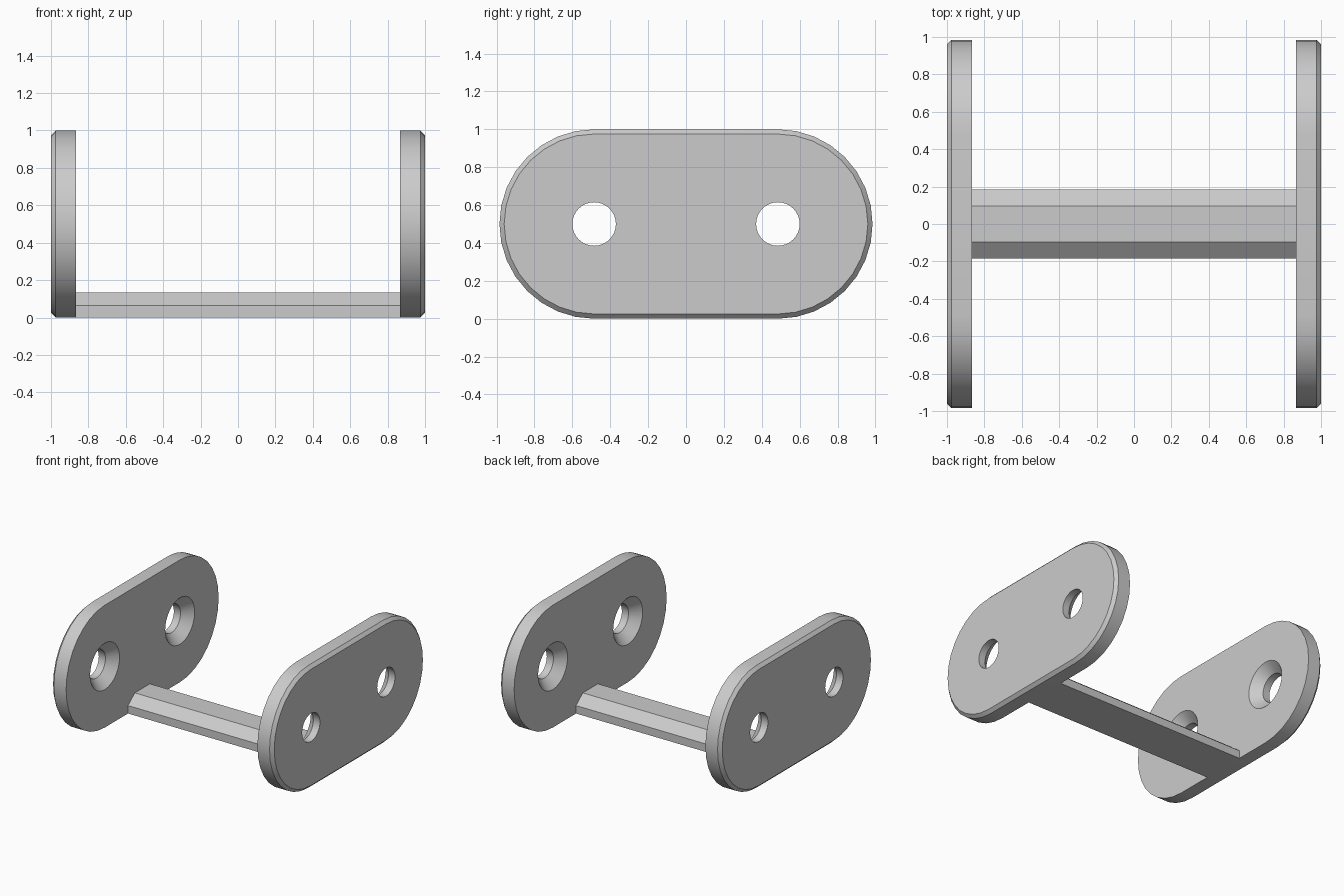
import bpy
import bmesh
from math import cos, sin, pi

if "Cube" in bpy.data.objects:
    bpy.data.objects.remove(bpy.data.objects["Cube"], do_unlink=True)

grey = bpy.data.materials.new("light_grey")
grey.use_nodes = True
COLOUR = (0.6, 0.6, 0.6, 1)
grey.diffuse_color = COLOUR
grey.node_tree.nodes["Principled BSDF"].inputs["Base Color"].default_value = COLOUR

INNER, OUTER = 0.865, 1.0      # plate faces along x
RADIUS, CENTRE = 0.5, 0.485    # rounded plate ends
CHAMFER = 0.025
HOLE, SINK = 0.115, 0.19       # bore and countersink radii


def loft(name, sections):
    """Skin closed (y, z) outlines placed at successive x positions."""
    bm = bmesh.new()
    rings = [[bm.verts.new((x, y, z)) for y, z in outline] for x, outline in sections]
    for a, b in zip(rings, rings[1:]):
        for i in range(len(a)):
            j = (i + 1) % len(a)
            bm.faces.new((a[i], a[j], b[j], b[i]))
    bm.faces.new(rings[0])
    bm.faces.new(rings[-1])
    bmesh.ops.recalc_face_normals(bm, faces=bm.faces)
    mesh = bpy.data.meshes.new(name)
    bm.to_mesh(mesh)
    bm.free()
    mesh.materials.append(grey)
    obj = bpy.data.objects.new(name, mesh)
    bpy.context.collection.objects.link(obj)
    return obj


def stadium(r, steps=16):
    """Outline with two round ends along y."""
    return [(end * (CENTRE + r * sin(pi * i / steps)), RADIUS + end * r * cos(pi * i / steps))
            for end in (1, -1) for i in range(steps + 1)]


def circle(y, r, steps=32):
    return [(y + r * cos(2 * pi * i / steps), RADIUS + r * sin(2 * pi * i / steps))
            for i in range(steps)]


def activate(obj):
    bpy.ops.object.select_all(action="DESELECT")
    obj.select_set(True)
    bpy.context.view_layer.objects.active = obj


def end_plate(name, side):
    plate = loft(name, [(side * INNER, stadium(RADIUS)),
                        (side * (OUTER - CHAMFER), stadium(RADIUS)),
                        (side * OUTER, stadium(RADIUS - CHAMFER))])
    activate(plate)
    # Countersunk screw holes, wide on the inner face
    slope = SINK - HOLE
    margin = 0.02
    for y in (-CENTRE, CENTRE):
        cutter = loft("hole_cutter", [(side * (INNER - margin), circle(y, SINK + margin)),
                                      (side * (INNER + slope), circle(y, HOLE)),
                                      (side * (OUTER + margin), circle(y, HOLE))])
        cutter.hide_render = True
        mod = plate.modifiers.new("screw_hole", "BOOLEAN")
        mod.operation = "DIFFERENCE"
        mod.solver = "EXACT"
        mod.object = cutter
        bpy.ops.object.modifier_apply(modifier=mod.name)
        bpy.data.objects.remove(cutter, do_unlink=True)
    bpy.ops.object.shade_smooth_by_angle()


end_plate("left_end_plate", 1)
end_plate("right_end_plate", -1)

# Crossbar with bevelled upper edges
bar = [(-0.185, 0), (0.185, 0), (0.185, 0.065), (0.097, 0.135), (-0.097, 0.135), (-0.185, 0.065)]
loft("crossbar", [(-INNER, bar), (INNER, bar)])
